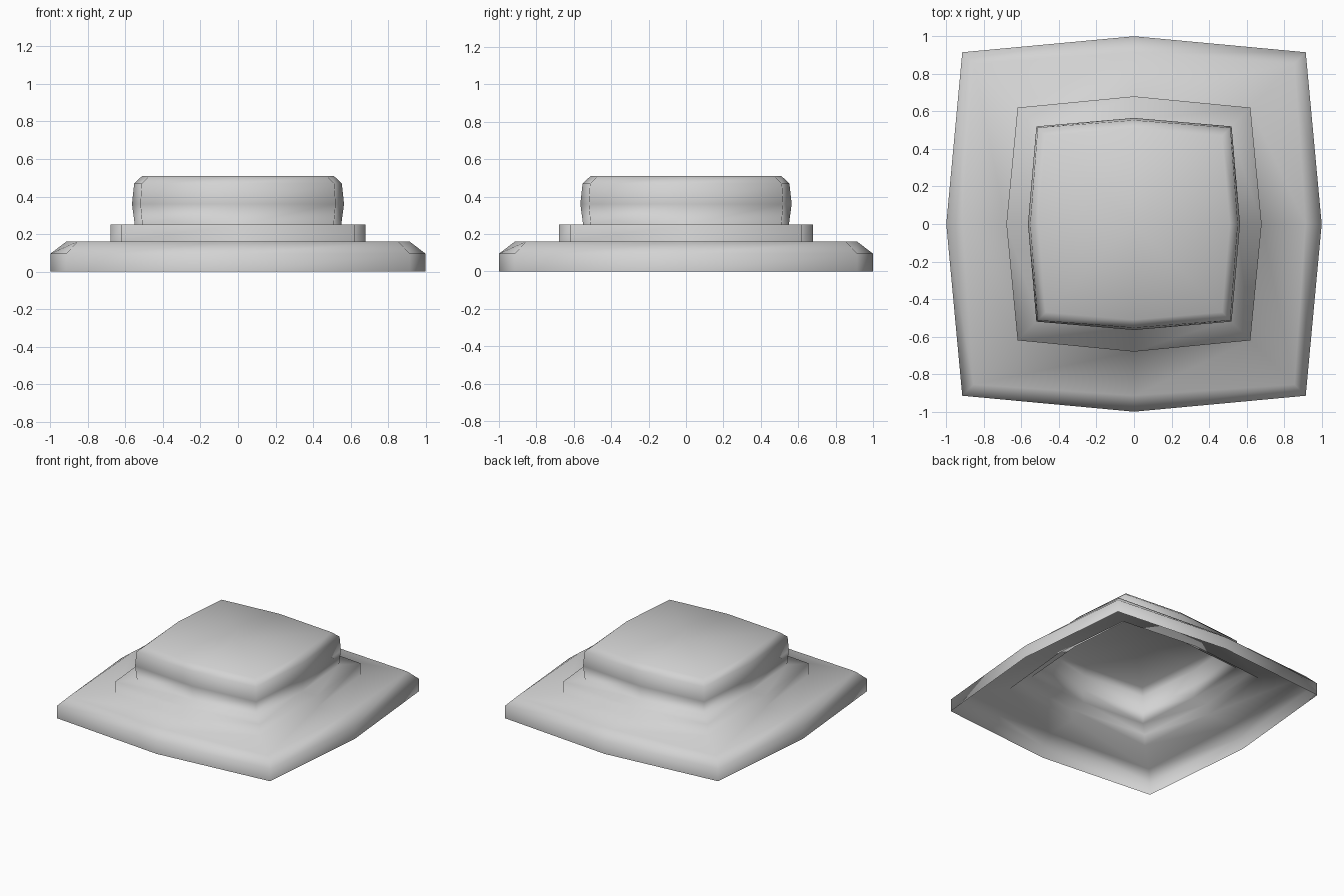
import bpy
import bmesh

cube = bpy.data.objects.get("Cube")
if cube:
    bpy.data.objects.remove(cube, do_unlink=True)

# One plain stone colour
stone = bpy.data.materials.new("light_grey")
stone.use_nodes = True
GREY = (0.65, 0.65, 0.65, 1.0)
stone.diffuse_color = GREY
stone.node_tree.nodes["Principled BSDF"].inputs["Base Color"].default_value = GREY

# Stepped profile: side-middle radius, corner offset, height
PROFILE = [
    (1.0, 0.915, 0.0), (1.0, 0.915, 0.095), (0.914, 0.855, 0.16),   # base slab
    (0.68, 0.62, 0.16), (0.68, 0.62, 0.25),                         # middle step
    (0.55, 0.51, 0.25), (0.565, 0.52, 0.36),                        # bulging block
    (0.553, 0.513, 0.47), (0.51, 0.47, 0.51),                       # block shoulder
]
DIRECTIONS = [(1, 0), (1, 1), (0, 1), (-1, 1), (-1, 0), (-1, -1), (0, -1), (1, -1)]


def add_ring(bm, middle, corner, z):
    """Bowed square: four corners and four pushed-out side middles."""
    ring = []
    for dx, dy in DIRECTIONS:
        r = corner if dx and dy else middle
        ring.append(bm.verts.new((dx * r, dy * r, z)))
    return ring


bm = bmesh.new()
rings = [add_ring(bm, *level) for level in PROFILE]

# Walls and ledges, open underneath
for low, high in zip(rings, rings[1:]):
    for i in range(8):
        j = (i + 1) % 8
        bm.faces.new((low[i], low[j], high[j], high[i]))

# Flat top made of four quads around a centre point
top = rings[-1]
centre = bm.verts.new((0, 0, PROFILE[-1][2]))
for i in range(0, 8, 2):
    bm.faces.new((centre, top[i], top[i + 1], top[(i + 2) % 8]))

for face in bm.faces:
    face.smooth = True

mesh = bpy.data.meshes.new("stepped_plinth")
bm.to_mesh(mesh)
bm.free()
mesh.materials.append(stone)
plinth = bpy.data.objects.new("stepped_plinth", mesh)
bpy.context.collection.objects.link(plinth)
